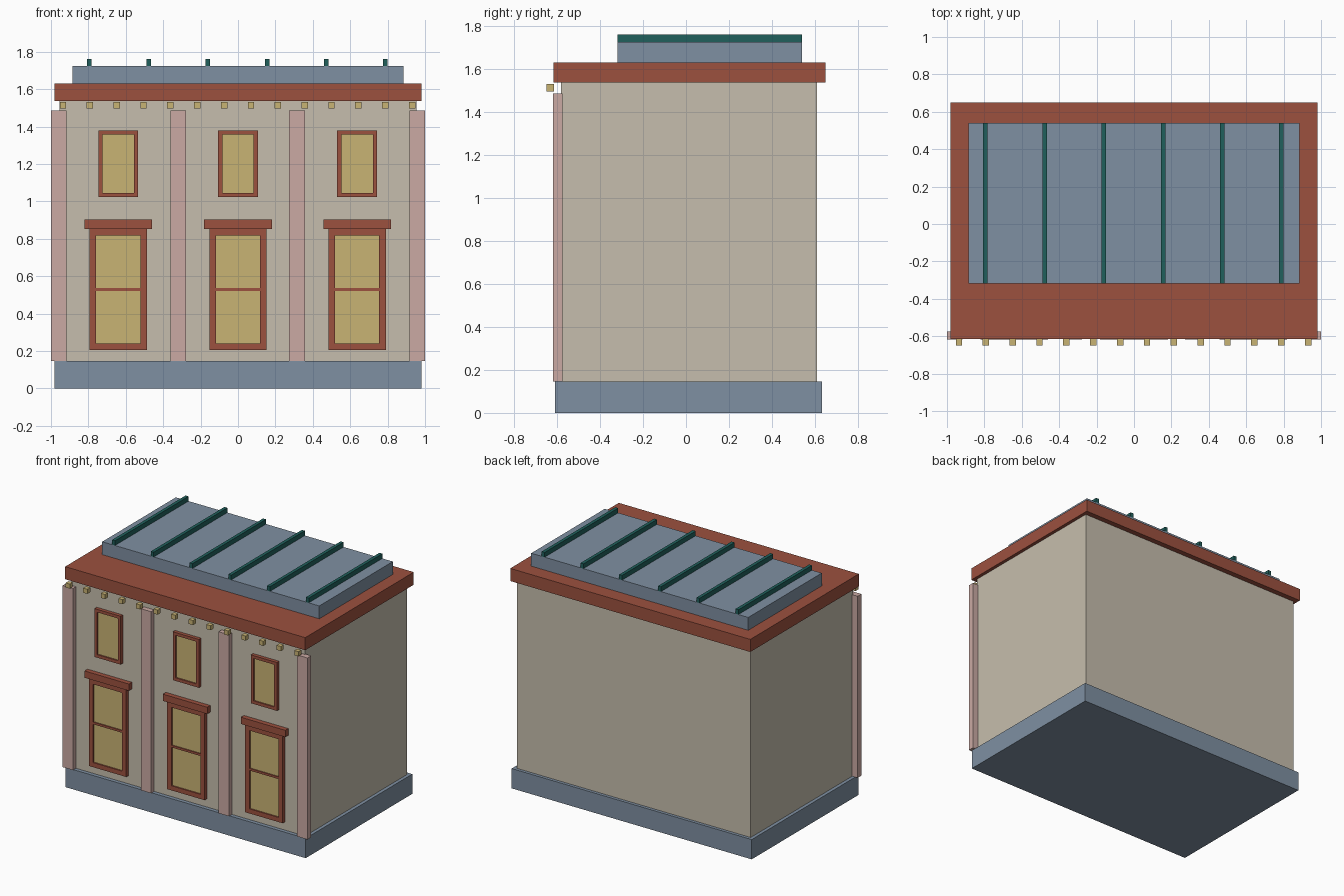
import bpy, bmesh

if "Cube" in bpy.data.objects:
    bpy.data.objects.remove(bpy.data.objects["Cube"])


def mat(name, rgb):
    m = bpy.data.materials.new(name)
    lin = [((c / 255 + 0.055) / 1.055) ** 2.4 for c in rgb]
    m.diffuse_color = (*lin, 1)
    m.use_nodes = True
    m.node_tree.nodes["Principled BSDF"].inputs["Base Color"].default_value = m.diffuse_color
    return m


STONE = mat("beige wall", (198, 190, 173))
SLATE = mat("slate blue", (127, 144, 162))
BRICK = mat("brick red", (156, 81, 63))
PINK = mat("dusty pink", (203, 170, 164))
GOLD = mat("pale gold", (201, 179, 116))
TEAL = mat("dark teal", (32, 96, 92))


def finish(name, bm, material):
    bmesh.ops.recalc_face_normals(bm, faces=bm.faces)
    me = bpy.data.meshes.new(name)
    bm.to_mesh(me)
    bm.free()
    me.materials.append(material)
    ob = bpy.data.objects.new(name, me)
    bpy.context.collection.objects.link(ob)
    return ob


def box(name, x, y, z, material):
    """Box from (min, max) ranges on each axis."""
    bm = bmesh.new()
    bmesh.ops.create_cube(bm, size=1)
    for v in bm.verts:
        v.co = [r[0] if c < 0 else r[1] for c, r in zip(v.co, (x, y, z))]
    return finish(name, bm, material)


def frame(name, cx, w, z, gw, gz, y, material):
    """Rectangular ring: outer width w and height z, opening gw by gz."""
    bm = bmesh.new()
    loops = []
    for yy in y:
        for ww, zz in ((w, z), (gw, gz)):
            loops.append([bm.verts.new((cx + sx * ww / 2, yy, zz[k]))
                          for sx, k in ((-1, 0), (1, 0), (1, 1), (-1, 1))])
    fo, fi, bo, bi = loops
    for a, b in ((fo, fi), (bo, bi), (fo, bo), (fi, bi)):
        for i in range(4):
            j = (i + 1) % 4
            bm.faces.new((a[i], a[j], b[j], b[i]))
    return finish(name, bm, material)


# Main masses
box("plinth", (-0.98, 0.98), (-0.61, 0.633), (0, 0.146), SLATE)
box("walls", (-0.955, 0.955), (-0.582, 0.61), (0.146, 1.56), STONE)
box("cornice", (-0.98, 0.98), (-0.616, 0.65), (1.537, 1.63), BRICK)
box("roof_slab", (-0.886, 0.886), (-0.318, 0.54), (1.63, 1.725), SLATE)

# Standing seams across the roof
for i in range(6):
    x = -0.794 + i * 0.3165
    box(f"roof_seam_{i+1}", (x - 0.012, x + 0.012), (-0.318, 0.54), (1.725, 1.76), TEAL)

# Pilasters on the front
for i, x in enumerate((-0.958, -0.319, 0.316, 0.958)):
    box(f"pilaster_{i+1}", (x - 0.042, x + 0.042), (-0.618, -0.574), (0.146, 1.486), PINK)

# Small blocks below the cornice
for i in range(14):
    x = -0.936 + i * 0.1436
    box(f"dentil_{i+1}", (x - 0.017, x + 0.017), (-0.649, -0.615), (1.496, 1.53), GOLD)

# Three bays, each with a tall lower window and a small upper one
for i, x in enumerate((-0.64, 0.0, 0.637)):
    n = i + 1
    frame(f"lower_window_frame_{n}", x, 0.306, (0.206, 0.853), 0.236, (0.24, 0.818),
          (-0.608, -0.58), BRICK)
    box(f"lower_window_glass_{n}", (x - 0.118, x + 0.118), (-0.598, -0.58), (0.24, 0.818), GOLD)
    box(f"lower_window_bar_{n}", (x - 0.118, x + 0.118), (-0.606, -0.59), (0.522, 0.538), BRICK)
    box(f"lower_window_lintel_{n}", (x - 0.181, x + 0.181), (-0.617, -0.58), (0.853, 0.903), BRICK)
    frame(f"upper_window_frame_{n}", x, 0.213, (1.023, 1.38), 0.168, (1.046, 1.358),
          (-0.608, -0.58), BRICK)
    box(f"upper_window_glass_{n}", (x - 0.084, x + 0.084), (-0.598, -0.58), (1.046, 1.358), GOLD)
